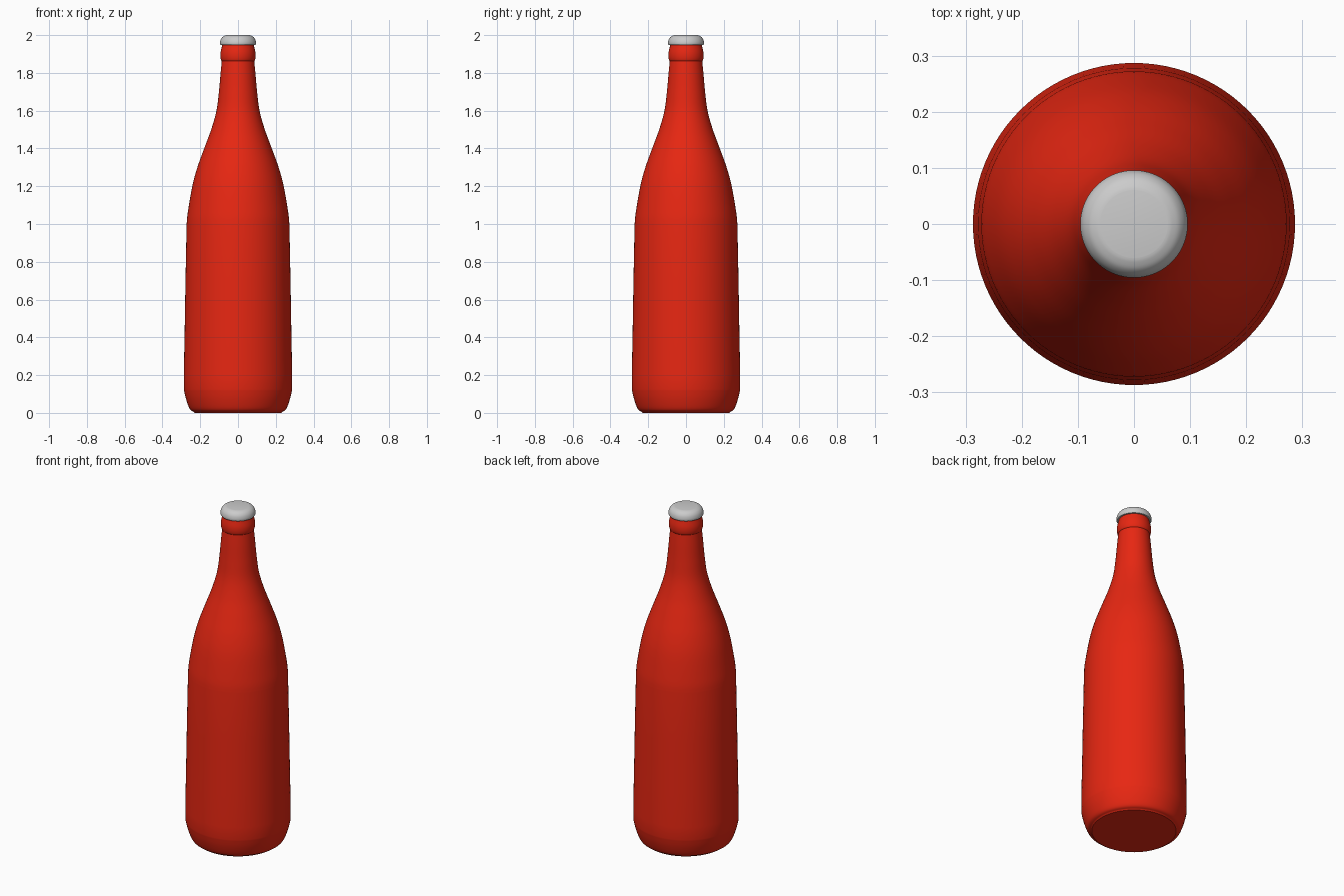
import bpy
import math

if "Cube" in bpy.data.objects:
    bpy.data.objects.remove(bpy.data.objects["Cube"])

SEGMENTS = 96


def material(name, colour):
    m = bpy.data.materials.new(name)
    m.diffuse_color = (*colour, 1)
    m.use_nodes = True
    m.node_tree.nodes["Principled BSDF"].inputs["Base Color"].default_value = m.diffuse_color
    return m


def smooth_curve(points, steps=6):
    """Catmull-Rom resampling of an (r, z) profile."""
    p = [points[0]] + points + [points[-1]]
    out = []
    for a, b, c, d in zip(p, p[1:], p[2:], p[3:]):
        for i in range(steps):
            t = i / steps
            out.append(tuple(
                0.5 * (2 * b[k] + (c[k] - a[k]) * t
                       + (2 * a[k] - 5 * b[k] + 4 * c[k] - d[k]) * t * t
                       + (3 * b[k] - a[k] - 3 * c[k] + d[k]) * t ** 3)
                for k in (0, 1)))
    return out + [points[-1]]


def lathe(name, profile, mat):
    """Revolve an (r, z) profile around z and close both ends."""
    n = SEGMENTS
    verts = [(r * math.cos(math.tau * s / n), r * math.sin(math.tau * s / n), z)
             for r, z in profile for s in range(n)]
    faces = [(i * n + s, i * n + (s + 1) % n,
              (i + 1) * n + (s + 1) % n, (i + 1) * n + s)
             for i in range(len(profile) - 1) for s in range(n)]
    last = (len(profile) - 1) * n
    faces.append(tuple(reversed(range(n))))
    faces.append(tuple(range(last, last + n)))
    mesh = bpy.data.meshes.new(name)
    mesh.from_pydata(verts, [], faces)
    mesh.materials.append(mat)
    obj = bpy.data.objects.new(name, mesh)
    bpy.context.collection.objects.link(obj)
    bpy.ops.object.select_all(action='DESELECT')
    obj.select_set(True)
    bpy.context.view_layer.objects.active = obj
    bpy.ops.object.shade_smooth_by_angle(angle=math.radians(40))
    return obj


red = material("red glass", (0.80, 0.020, 0.006))
grey = material("grey metal", (0.60, 0.60, 0.60))

# Bottle: rounded foot, tapering wall, sloping shoulder and slim neck
foot = smooth_curve([(0.235, 0.006), (0.25, 0.014), (0.262, 0.035),
                     (0.277, 0.08), (0.287, 0.125)], 4)
wall = [(0.287, 0.2), (0.283, 0.4), (0.278, 0.7)]
shoulder = smooth_curve([(0.272, 1.0), (0.266, 1.06), (0.242, 1.2), (0.215, 1.3),
                         (0.179, 1.4), (0.142, 1.5), (0.114, 1.6), (0.101, 1.7),
                         (0.092, 1.8), (0.086, 1.862)])
lathe("bottle", [(0.23, 0.0)] + foot + wall + shoulder, red)

# Rounded lip ring below the cap
lathe("lip_ring", smooth_curve([(0.08, 1.858), (0.089, 1.866), (0.093, 1.885),
                                (0.092, 1.91), (0.085, 1.94), (0.08, 1.96)], 4), red)

# Domed cap with a flat top
lathe("cap", [(0.08, 1.948), (0.092, 1.948)]
      + smooth_curve([(0.095, 1.952), (0.0955, 1.962), (0.091, 1.978),
                      (0.081, 1.991), (0.068, 1.998), (0.06, 2.0)], 4), grey)
